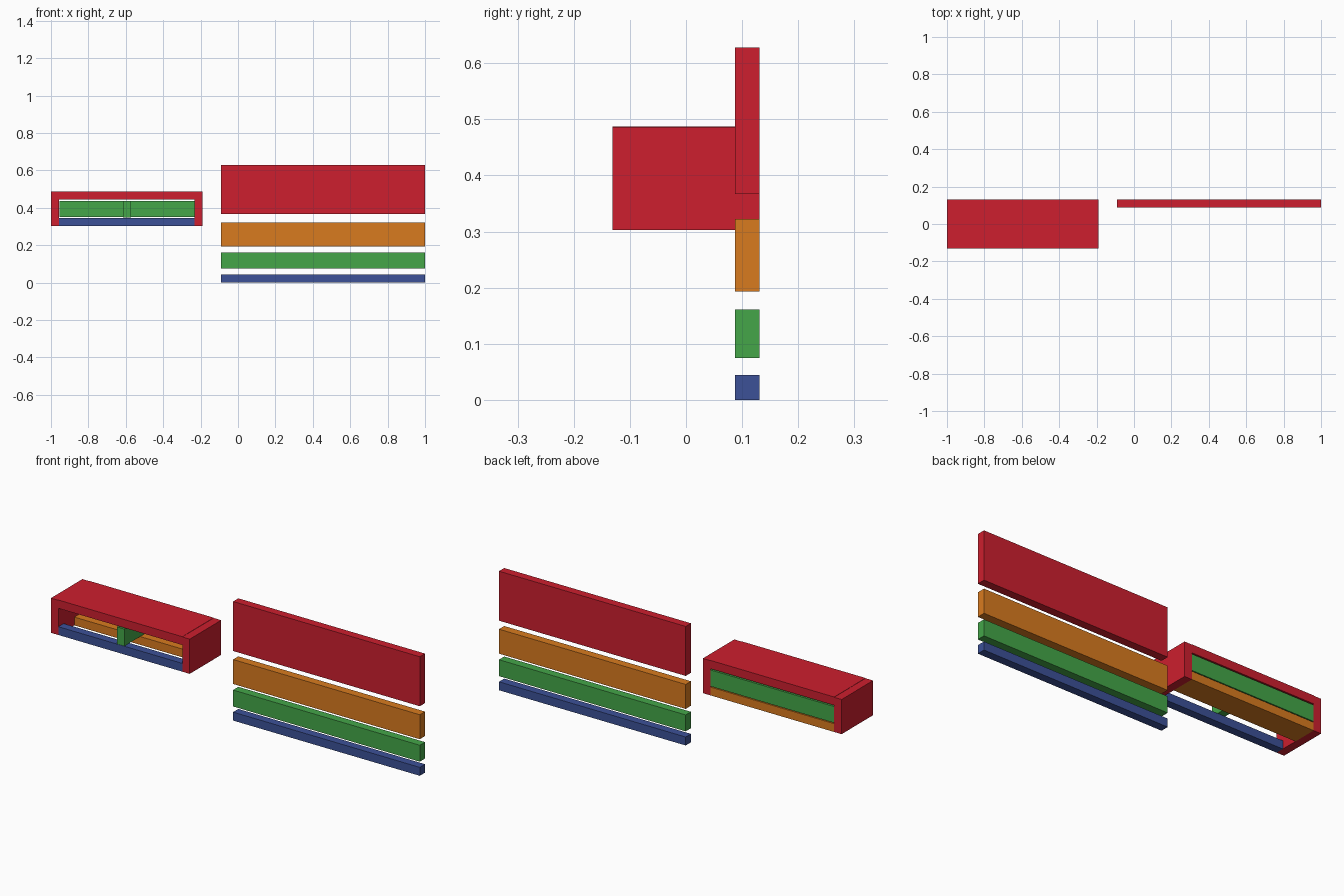
import bpy

if "Cube" in bpy.data.objects:
    bpy.data.objects.remove(bpy.data.objects["Cube"])

def srgb(*rgb):
    return [(c / 255) ** 2.2 for c in rgb] + [1]

COLOURS = {
    "red": srgb(204, 36, 50),
    "orange": srgb(216, 122, 36),
    "green": srgb(70, 165, 74),
    "blue": srgb(62, 82, 150),
}
MATS = {}
for key, col in COLOURS.items():
    MATS[key] = bpy.data.materials.new(key + "_paint")
    MATS[key].diffuse_color = col

def board(name, colour, x, y, z):
    """Rectangular board from (min, max) ranges."""
    bpy.ops.mesh.primitive_cube_add(size=1, location=[sum(r) / 2 for r in (x, y, z)])
    ob = bpy.context.object
    ob.name = name
    ob.scale = [r[1] - r[0] for r in (x, y, z)]
    bpy.ops.object.transform_apply(location=False, rotation=False, scale=True)
    ob.data.materials.append(MATS[colour])
    return ob

T = 0.0436            # board thickness
D = 0.131             # half depth of the box
BACK = (D - T, D)

# Loose stock boards, stacked with gaps
for colour, z in (("blue", (0, 0.0445)), ("green", (0.0745, 0.161)),
                  ("orange", (0.193, 0.322)), ("red", (0.367, 0.628))):
    board(colour + "_stock_board", colour, (-0.09, 1), BACK, z)

# Assembled box
L, R, Z0, Z1 = -1, -0.19, 0.303, 0.486
inner = (L + T, R - T)
board("left_end", "red", (L, L + T), (-D, D), (Z0, Z1))
board("right_end", "red", (R - T, R), (-D, D), (Z0, Z1))
board("top_board", "red", inner, (-D, D), (0.4435, 0.4875))
board("bottom_board", "orange", inner, (0.002, D), (Z0, Z0 + T))
board("front_rail", "blue", inner, (-D, -D + T), (Z0, Z0 + T))
board("back_panel", "green", (inner[0] + 0.002, inner[1]), BACK, (0.351, 0.437))

# Divider resting on the rail and the bottom board
board("divider", "green", (-0.615, -0.615 + T), (-D, D - T), (0.3475, 0.437))

for m in bpy.data.materials:
    if m.users and not m.is_grease_pencil:
        m.use_nodes = True
        m.node_tree.nodes["Principled BSDF"].inputs["Base Color"].default_value = m.diffuse_color
